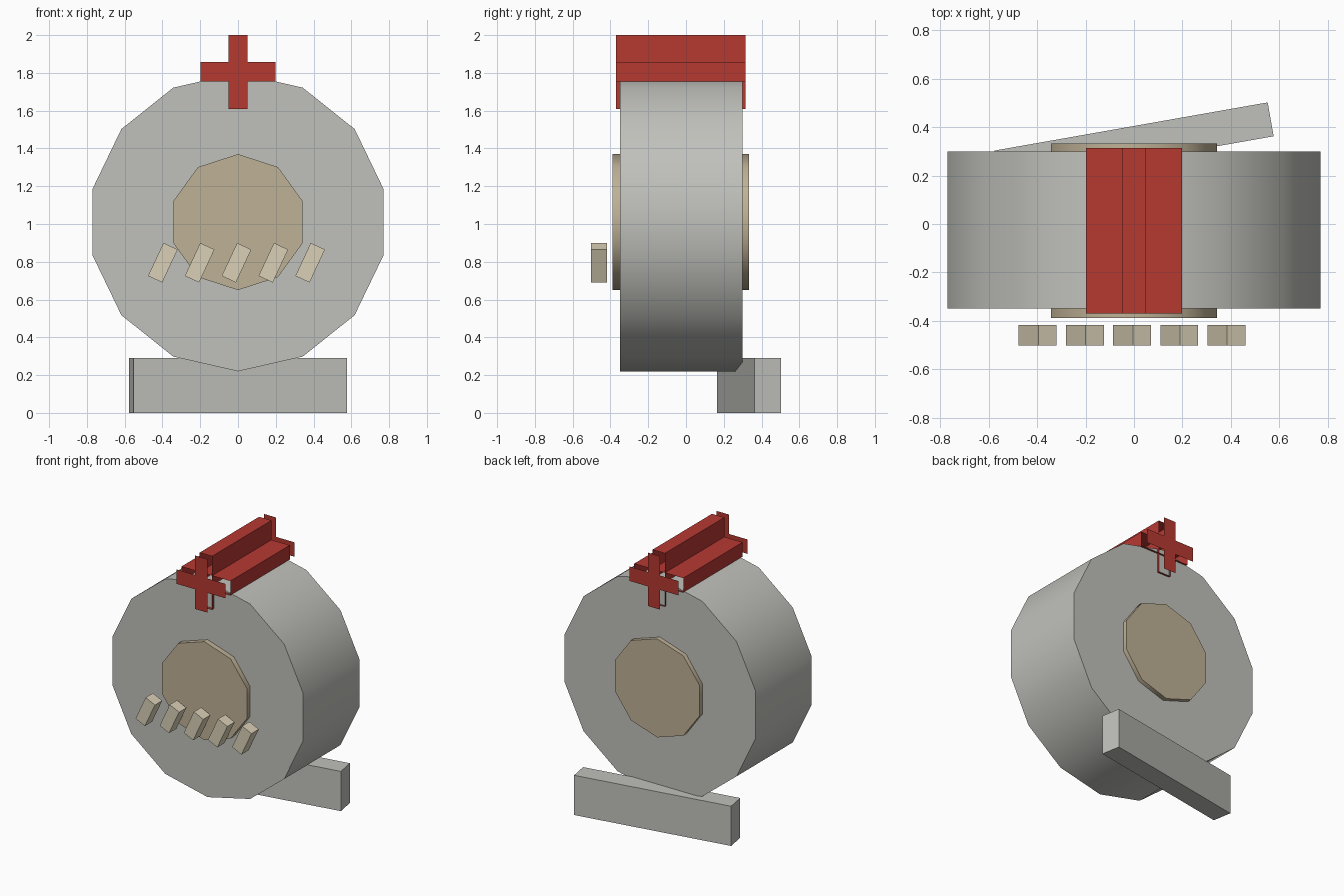
import bpy, bmesh, math
from mathutils import Matrix, Vector

cube = bpy.data.objects.get("Cube")
if cube:
    bpy.data.objects.remove(cube, do_unlink=True)


def material(name, rgb):
    m = bpy.data.materials.new(name)
    m.use_nodes = True
    m.diffuse_color = (*rgb, 1)
    m.node_tree.nodes["Principled BSDF"].inputs["Base Color"].default_value = (*rgb, 1)
    return m


GREY = material("warm_grey", (0.53, 0.53, 0.50))
RED = material("red", (0.47, 0.041, 0.031))
TAN = material("tan", (0.52, 0.44, 0.305))
CREAM = material("cream", (0.70, 0.63, 0.47))


def finish(name, bm, mat):
    mesh = bpy.data.meshes.new(name)
    bm.to_mesh(mesh)
    bm.free()
    mesh.materials.append(mat)
    obj = bpy.data.objects.new(name, mesh)
    bpy.context.collection.objects.link(obj)
    return obj


def box(name, centre, size, mat, angle=0, axis='Z', open_ends=False, end_gap=0.055):
    """Box, optionally with its two y ends detached and moved outwards."""
    bm = bmesh.new()
    bmesh.ops.create_cube(bm, size=1, matrix=Matrix.Diagonal((*size, 1)))
    if open_ends:
        ends = [f for f in bm.faces if abs(f.normal.y) > 0.9]
        bmesh.ops.split_edges(bm, edges=list({e for f in ends for e in f.edges}))
        for f in bm.faces:
            if abs(f.normal.y) > 0.9:
                bmesh.ops.translate(bm, verts=f.verts,
                                    vec=Vector((0, math.copysign(end_gap, f.normal.y), 0)))
    bm.transform(Matrix.Translation(centre) @ Matrix.Rotation(angle, 4, axis))
    return finish(name, bm, mat)


def drum(name, sides, radius, y_min, y_max, mat):
    """Disc along y with one corner pointing straight up."""
    bm = bmesh.new()
    bmesh.ops.create_cone(bm, cap_ends=True, segments=sides, radius1=radius,
                          radius2=radius, depth=y_max - y_min)
    # Put a vertex on local +y, which becomes +z after the tilt
    first = max(bm.verts, key=lambda v: v.co.y)
    turn = math.pi / 2 - math.atan2(first.co.y, first.co.x)
    bm.transform(Matrix.Translation((0, (y_min + y_max) / 2, 1.01))
                 @ Matrix.Rotation(math.pi / 2, 4, 'X') @ Matrix.Rotation(turn, 4, 'Z'))
    obj = finish(name, bm, mat)
    bpy.ops.object.select_all(action='DESELECT')
    obj.select_set(True)
    bpy.context.view_layer.objects.active = obj
    bpy.ops.object.shade_smooth_by_angle(angle=math.radians(40))
    return obj


# Main drum and the hub that passes through it
drum("body_drum", 14, 0.79, -0.35, 0.30, GREY)
drum("hub", 10, 0.36, -0.388, 0.333, TAN)

# Slanted foot behind the drum
box("rear_foot", (0, 0.333, 0.145), (1.147, 0.142, 0.29), GREY, math.radians(10))

# Cross on top: two long sleeves with floating end plates
box("cross_upright", (0, -0.028, 1.805), (0.10, 0.685, 0.39), RED, open_ends=True)
box("cross_bar", (0, -0.028, 1.806), (0.396, 0.685, 0.105), RED, open_ends=True)

# Row of tilted teeth in front
for i in range(5):
    box(f"tooth_{i + 1}", (-0.398 + 0.195 * i, -0.46, 0.795), (0.083, 0.084, 0.193),
        CREAM, math.radians(25), 'Y')
